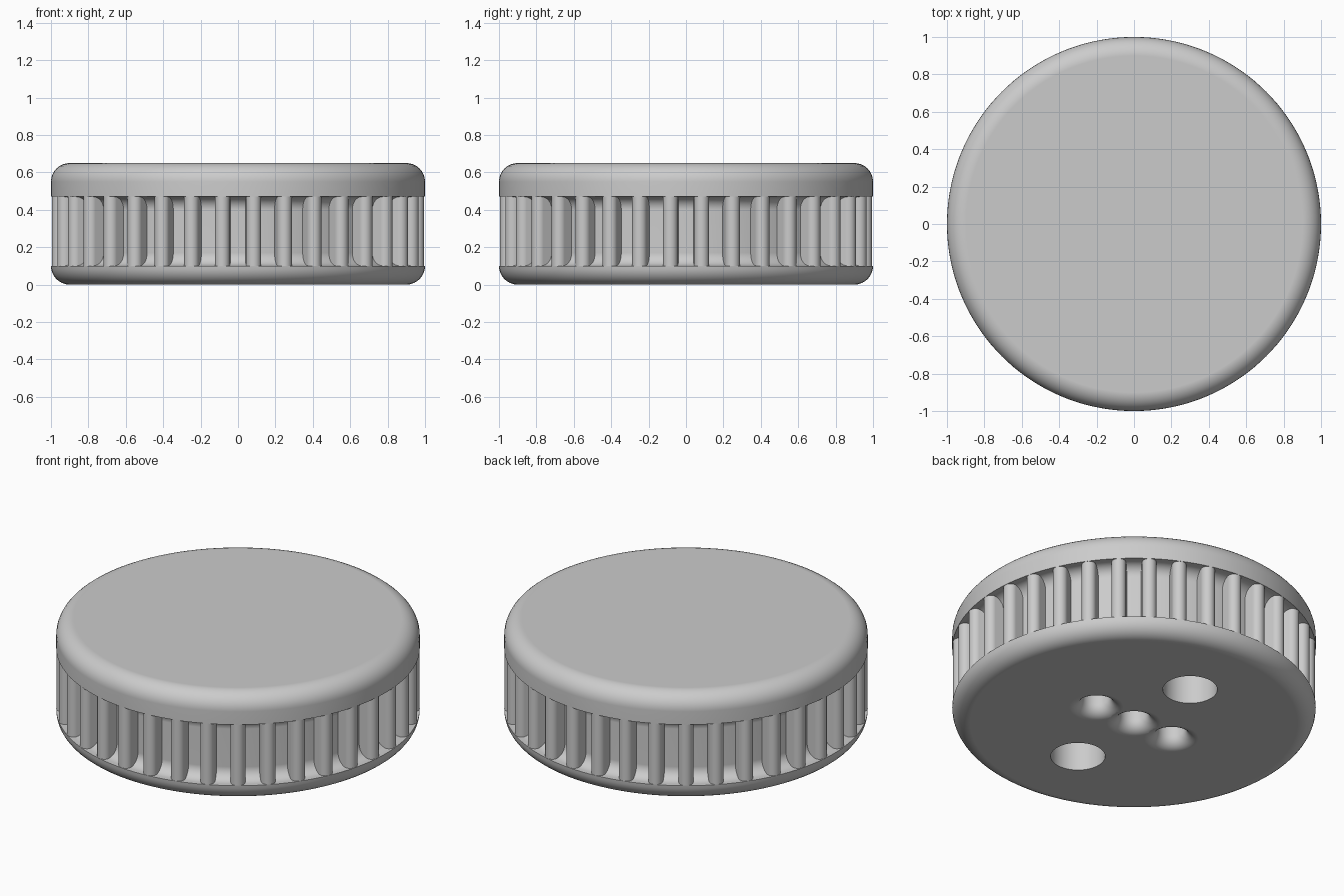
import bpy, bmesh
from math import sin, cos, pi, radians

if "Cube" in bpy.data.objects:
    bpy.data.objects.remove(bpy.data.objects["Cube"])

grey = bpy.data.materials.new("light grey")
grey.use_nodes = True
colour = (0.6, 0.6, 0.6, 1)
grey.diffuse_color = colour
grey.node_tree.nodes["Principled BSDF"].inputs["Base Color"].default_value = colour


def arc(r, z, size, start, end, steps=8):
    """Points of an arc in the (radius, height) plane, in degrees."""
    return [(r + size * cos(radians(start + (end - start) * i / steps)),
             z + size * sin(radians(start + (end - start) * i / steps)))
            for i in range(steps + 1)]


def make_object(name, bm):
    bmesh.ops.recalc_face_normals(bm, faces=bm.faces[:])
    mesh = bpy.data.meshes.new(name)
    bm.to_mesh(mesh)
    bm.free()
    mesh.materials.append(grey)
    obj = bpy.data.objects.new(name, mesh)
    bpy.context.collection.objects.link(obj)
    return obj


def skin(bm, rings):
    """Join closed rings of points into a capped solid."""
    rings = [[bm.verts.new(p) for p in ring] for ring in rings]
    n = len(rings[0])
    for a, b in zip(rings, rings[1:]):
        for i in range(n):
            j = (i + 1) % n
            bm.faces.new((a[i], a[j], b[j], b[i]))
    bm.faces.new(rings[0])
    bm.faces.new(rings[-1])


def lathe(name, profile, segments, x=0, y=0):
    bm = bmesh.new()
    skin(bm, [[(x + r * cos(2 * pi * i / segments), y + r * sin(2 * pi * i / segments), z)
               for i in range(segments)] for r, z in profile])
    return make_object(name, bm)


def finish(obj):
    bpy.ops.object.select_all(action='DESELECT')
    obj.select_set(True)
    bpy.context.view_layer.objects.active = obj
    bpy.ops.object.shade_smooth_by_angle(angle=radians(35))
    weighted = obj.modifiers.new("weighted normals", 'WEIGHTED_NORMAL')
    weighted.keep_sharp = True


# Round body with rounded rims and a filleted groove around the side
groove_low, groove_high = 0.1, 0.47
profile = (arc(0.9, 0.1, 0.1, -90, 0)
           + arc(0.975, groove_low + 0.07, 0.07, 270, 180)
           + arc(0.975, groove_high - 0.07, 0.07, 180, 90)
           + [(1.0, groove_high)]
           + arc(0.9, 0.55, 0.1, 0, 90))
body = lathe("body", profile, 144)

# Two plain sockets and three flared pits in the underside
cutters = [lathe("socket_cutter", [(0.15, -0.1), (0.15, 0.35)], 48, 0, y)
           for y in (-0.48, 0.48)]
flare = [(0.15, -0.1)] + arc(0.15, 0.07, 0.07, 270, 180) + [(0.08, 0.3)]
cutters += [lathe("pit_cutter", flare, 48, x, 0) for x in (-0.27, 0, 0.27)]
bpy.context.view_layer.objects.active = body
for cutter in cutters:
    cutter.hide_render = True
    cut = body.modifiers.new("cut", 'BOOLEAN')
    cut.operation = 'DIFFERENCE'
    cut.solver = 'EXACT'
    cut.object = cutter
    bpy.ops.object.modifier_apply(modifier=cut.name)
    bpy.data.objects.remove(cutter)
finish(body)

# Grip ribs with round outer edges, spaced evenly in the groove
bm = bmesh.new()
count = 36
outline = [(0.87, -0.04)] + arc(0.959, 0, 0.04, -90, 90, 12) + [(0.87, 0.04)]
for k in range(count):
    a = 2 * pi * (k + 0.5) / count
    skin(bm, [[(u * cos(a) - v * sin(a), u * sin(a) + v * cos(a), z) for u, v in outline]
              for z in (groove_low - 0.003, groove_high + 0.003)])
finish(make_object("grip_ribs", bm))
